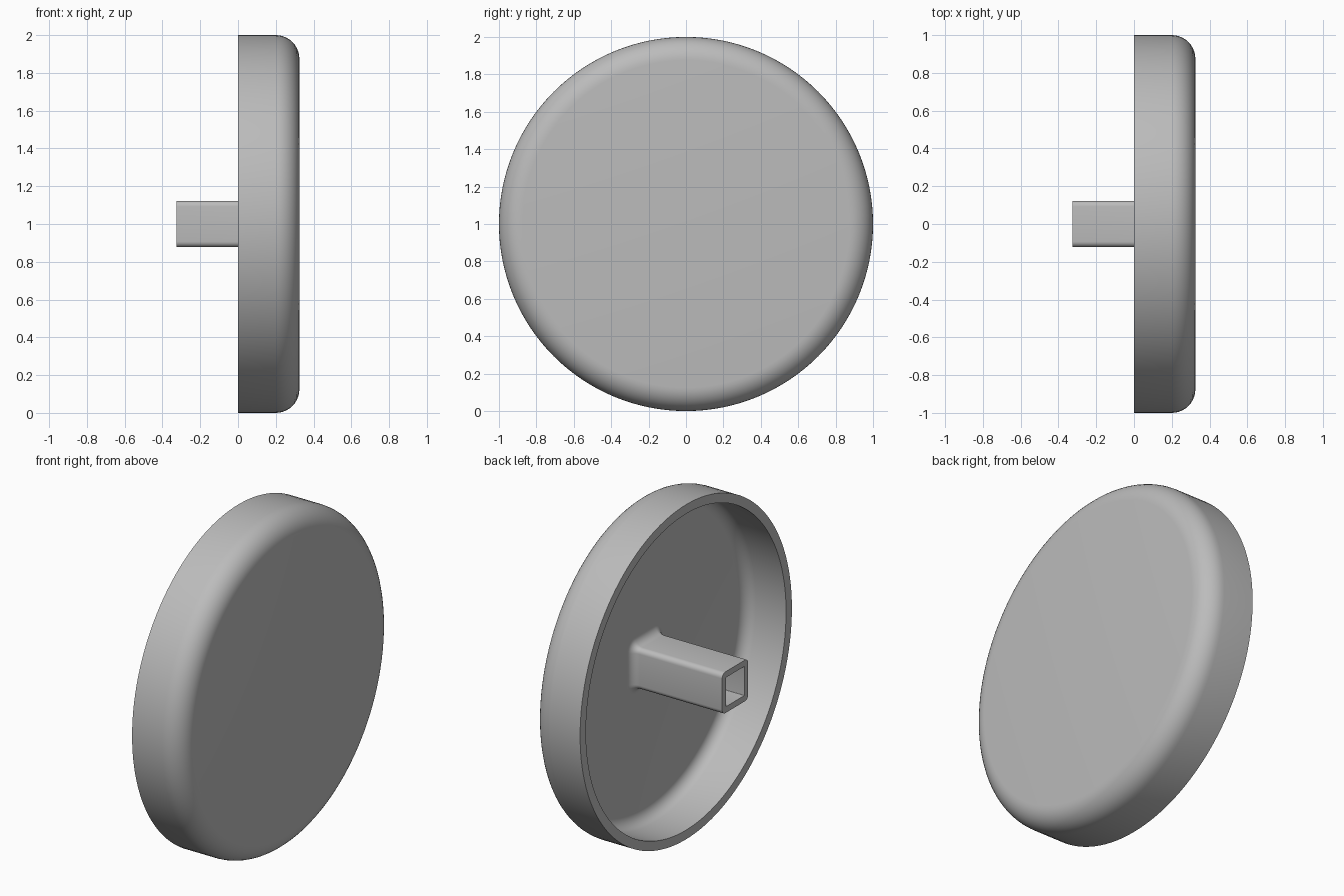
import bpy, bmesh
from math import sin, cos, pi
from mathutils import Matrix, Vector

cube = bpy.data.objects.get("Cube")
if cube:
    bpy.data.objects.remove(cube, do_unlink=True)

grey = bpy.data.materials.new("plain grey")
grey.use_nodes = True
COLOR = (0.5, 0.5, 0.5, 1)
grey.diffuse_color = COLOR
grey.node_tree.nodes["Principled BSDF"].inputs["Base Color"].default_value = COLOR

CENTRE = 1.0        # height of the axis
FRONT = 0.325       # outer face of the disc
WALL = 0.055        # shell thickness
FLOOR = FRONT - WALL
ROUND = 0.125       # outer edge rounding


def finish(bm, name):
    bmesh.ops.remove_doubles(bm, verts=bm.verts, dist=1e-5)
    bmesh.ops.recalc_face_normals(bm, faces=bm.faces)
    mesh = bpy.data.meshes.new(name)
    bm.to_mesh(mesh)
    bm.free()
    mesh.materials.append(grey)
    obj = bpy.data.objects.new(name, mesh)
    bpy.context.collection.objects.link(obj)
    bpy.ops.object.select_all(action='DESELECT')
    obj.select_set(True)
    bpy.context.view_layer.objects.active = obj
    bpy.ops.object.shade_smooth_by_angle(angle=pi / 6)
    return obj


def arc(cx, cr, radius, steps=10):
    """Quarter round from the side wall to the flat face, as (x, radius)."""
    return [(cx + radius * sin(pi / 2 * i / steps), cr + radius * cos(pi / 2 * i / steps))
            for i in range(steps + 1)]


# Hollow disc: shell profile revolved around the x axis
inner = ROUND - WALL
outside = [(0, 1)] + arc(FRONT - ROUND, 1 - ROUND, ROUND) + [(FRONT, 0)]
inside = [(FLOOR, 0)] + arc(FLOOR - inner, 1 - ROUND, inner)[::-1] + [(0, 1 - WALL)]
profile = outside + inside

bm = bmesh.new()
SEGMENTS = 128
rings = []
for x, r in profile:
    if r == 0:
        rings.append([bm.verts.new((x, 0, CENTRE))] * SEGMENTS)
    else:
        rings.append([bm.verts.new((x, r * cos(2 * pi * k / SEGMENTS),
                                    CENTRE + r * sin(2 * pi * k / SEGMENTS)))
                      for k in range(SEGMENTS)])
for i, ring in enumerate(rings):
    nxt = rings[(i + 1) % len(rings)]
    for k in range(SEGMENTS):
        n = (k + 1) % SEGMENTS
        corners = list(dict.fromkeys((ring[k], ring[n], nxt[n], nxt[k])))
        if len(corners) > 2:
            bm.faces.new(corners)
finish(bm, "hollow_disc")


# Square tube: rounded square sections, flaring into the disc floor
def section(bm, x, half, radius, steps=6):
    loop = []
    for q in range(4):
        turn = Matrix.Rotation(q * pi / 2, 3, 'X')
        for s in range(steps + 1):
            a = pi / 2 * s / steps
            p = Vector((0, half - radius + radius * cos(a), half - radius + radius * sin(a)))
            loop.append(bm.verts.new(turn @ p + Vector((x, 0, CENTRE))))
    return loop


END = -FRONT
HALF, CORNER, BORE, FLARE = 0.123, 0.03, 0.087, 0.05
bm = bmesh.new()
loops = [section(bm, FLOOR, BORE, 0.002), section(bm, END, BORE, 0.002),
         section(bm, END, HALF, CORNER)]
for i in range(9):
    a = pi / 2 * i / 8
    grow = FLARE * (1 - cos(a))
    loops.append(section(bm, FLOOR - FLARE + FLARE * sin(a), HALF + grow, CORNER + grow))
for a, b in zip(loops, loops[1:]):
    for k in range(len(a)):
        n = (k + 1) % len(a)
        bm.faces.new((a[k], a[n], b[n], b[k]))
finish(bm, "square_tube")
